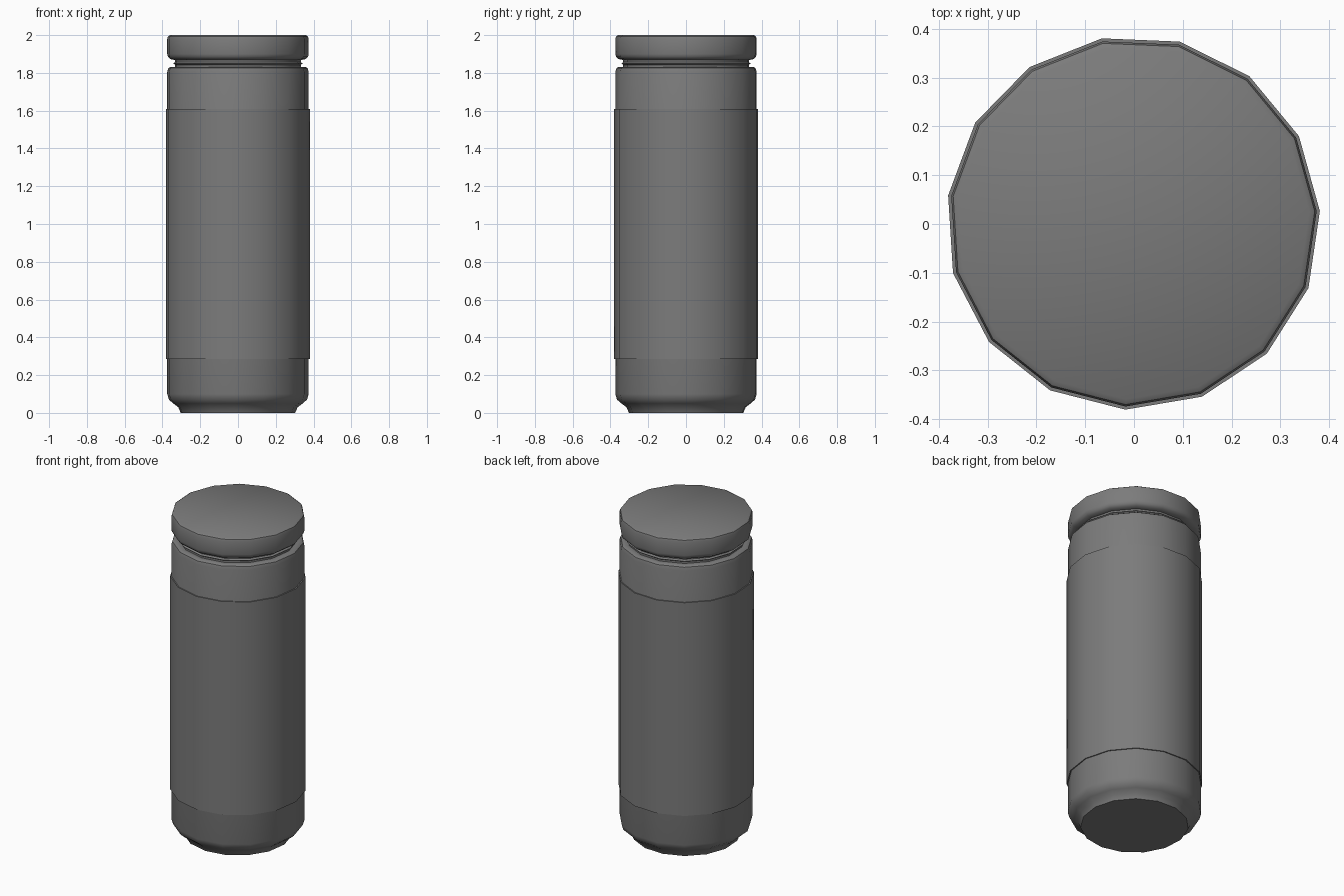
import bpy, math

cube = bpy.data.objects.get("Cube")
if cube:
    bpy.data.objects.remove(cube, do_unlink=True)

SIDES = 15
TURN = math.radians(3.6)
CENTRE = (-0.0017, 0.0025)

# Single dark grey finish
grey = bpy.data.materials.new("dark_grey")
grey.use_nodes = True
colour = (0.2, 0.2, 0.2, 1)
grey.diffuse_color = colour
grey.node_tree.nodes["Principled BSDF"].inputs["Base Color"].default_value = colour


def turned_part(name, profile):
    """Spin (radius, height) points into a capped faceted solid, bottom to top."""
    verts, faces = [], []
    for r, z in profile:
        for i in range(SIDES):
            a = TURN + i * math.tau / SIDES
            verts.append((CENTRE[0] + r * math.cos(a), CENTRE[1] + r * math.sin(a), z))
    for k in range(len(profile) - 1):
        for i in range(SIDES):
            j = (i + 1) % SIDES
            low, high = k * SIDES, (k + 1) * SIDES
            faces.append((low + i, low + j, high + j, high + i))
    last = (len(profile) - 1) * SIDES
    faces.append(tuple(reversed(range(SIDES))))
    faces.append(tuple(range(last, last + SIDES)))
    mesh = bpy.data.meshes.new(name)
    mesh.from_pydata(verts, [], faces)
    mesh.materials.append(grey)
    obj = bpy.data.objects.new(name, mesh)
    bpy.context.collection.objects.link(obj)
    bpy.ops.object.select_all(action="DESELECT")
    obj.select_set(True)
    bpy.context.view_layer.objects.active = obj
    bpy.ops.object.shade_smooth_by_angle(angle=math.radians(40))
    return obj


# Canister body with stepped foot and rounded shoulder
turned_part("body", [(0.305, 0), (0.318, 0.03), (0.345, 0.05), (0.368, 0.07),
                     (0.377, 0.1), (0.377, 1.805), (0.371, 1.825), (0.36, 1.832),
                     (0.345, 1.832)])
# Recessed neck with its thin ring
turned_part("neck", [(0.335, 1.82), (0.335, 1.843), (0.345, 1.85), (0.335, 1.857), (0.335, 1.885)])
# Lid
turned_part("lid", [(0.335, 1.868), (0.36, 1.873), (0.373, 1.885), (0.377, 1.9),
                    (0.377, 1.98), (0.373, 1.993), (0.362, 2.0)])
# Slightly raised sleeve around the middle
turned_part("sleeve", [(0.3835, 0.285), (0.3835, 1.61)])
